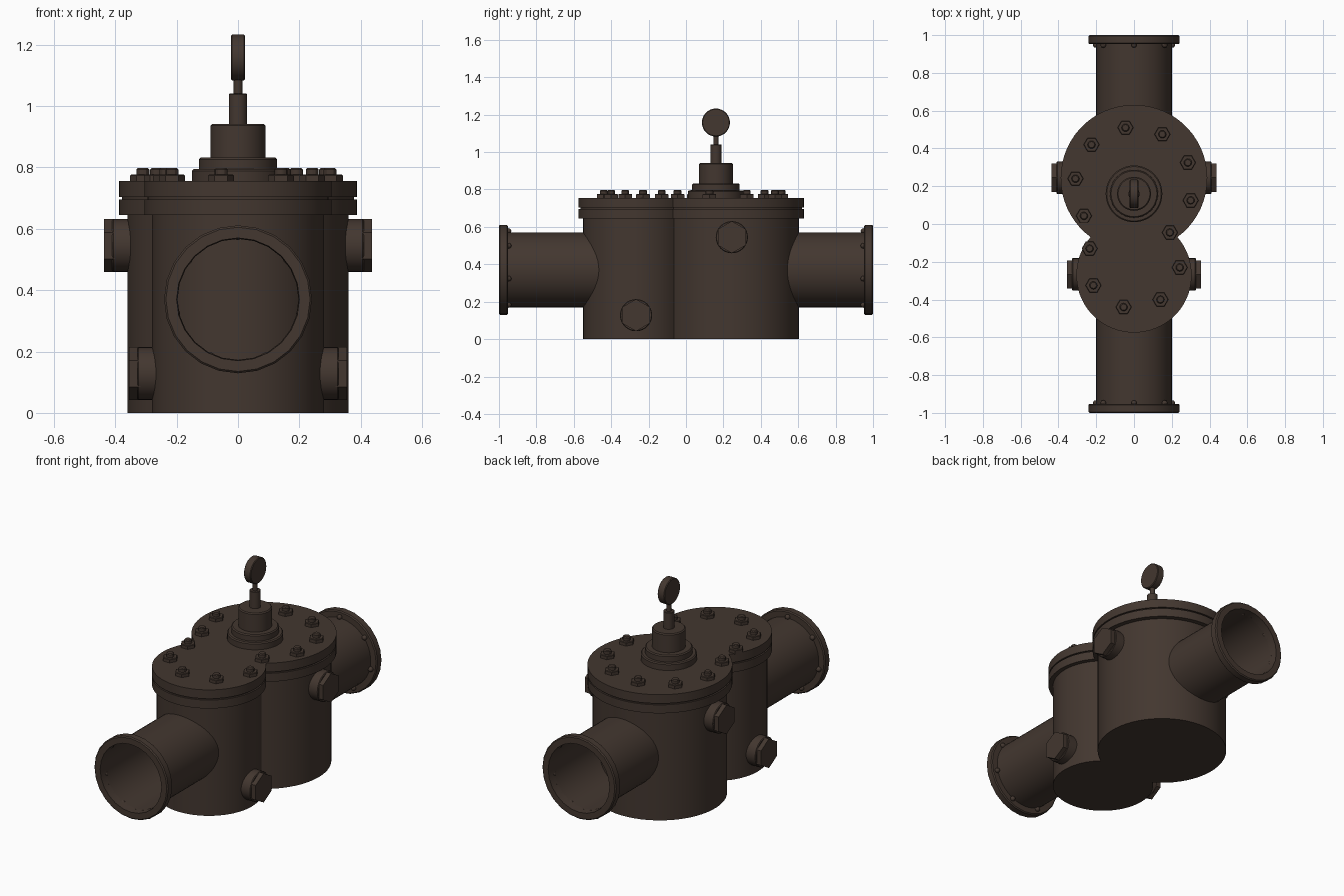
import bpy, bmesh, math
from mathutils import Matrix, Vector

if "Cube" in bpy.data.objects:
    bpy.data.objects.remove(bpy.data.objects["Cube"])

mat = bpy.data.materials.new("dark brown iron")
mat.diffuse_color = (0.056, 0.038, 0.029, 1)
mat.use_nodes = True
mat.node_tree.nodes["Principled BSDF"].inputs["Base Color"].default_value = mat.diffuse_color


def finish(name, bm, angle=35):
    bmesh.ops.remove_doubles(bm, verts=bm.verts, dist=1e-5)
    bmesh.ops.recalc_face_normals(bm, faces=bm.faces)
    me = bpy.data.meshes.new(name)
    bm.to_mesh(me)
    bm.free()
    me.materials.append(mat)
    ob = bpy.data.objects.new(name, me)
    bpy.context.collection.objects.link(ob)
    bpy.ops.object.select_all(action='DESELECT')
    ob.select_set(True)
    bpy.context.view_layer.objects.active = ob
    bpy.ops.object.shade_smooth_by_angle(angle=math.radians(angle))
    return ob


def lathe(bm, profile, origin, axis=(0, 0, 1), seg=48, closed=False):
    """Revolve (radius, height) points about an axis."""
    rot = Vector((0, 0, 1)).rotation_difference(Vector(axis)).to_matrix()
    rings = []
    for r, h in profile:
        rings.append([bm.verts.new(Vector(origin) + rot @ Vector(
            (r * math.cos(a), r * math.sin(a), h)))
            for a in (2 * math.pi * i / seg for i in range(seg))])
    pairs = list(zip(rings, rings[1:]))
    if closed:
        pairs.append((rings[-1], rings[0]))
    else:
        bm.faces.new(rings[0])
        bm.faces.new(rings[-1])
    for a, b in pairs:
        for i in range(seg):
            j = (i + 1) % seg
            bm.faces.new((a[i], a[j], b[j], b[i]))


def drum(r, z0, z1, b=0.005):
    """Profile of a cylinder with a small top bevel."""
    return [(r, z0), (r, z1 - b), (r - b, z1)]


YL, YS = 0.243, -0.27   # centres of the large and small chambers


def twin_slab(name, rl, rs, z0, z1):
    """Extruded union of the two chamber circles."""
    d = YL - YS
    a = (d * d + rl * rl - rs * rs) / (2 * d)
    x = math.sqrt(rl * rl - a * a)
    tl, ts = math.atan2(-a, x), math.atan2(d - a, x)
    n = 48
    pts = []
    for i in range(n + 1):
        t = tl + (math.pi - 2 * tl) * i / n
        pts.append((rl * math.cos(t), YL + rl * math.sin(t)))
    for i in range(1, n):
        t = math.pi - ts + (math.pi + 2 * ts) * i / n
        pts.append((rs * math.cos(t), YS + rs * math.sin(t)))
    bm = bmesh.new()
    f = bm.faces.new([bm.verts.new((px, py, z0)) for px, py in pts])
    ext = bmesh.ops.extrude_face_region(bm, geom=[f], use_keep_orig=True)
    for v in ext["geom"]:
        if isinstance(v, bmesh.types.BMVert):
            v.co.z = z1
    return finish(name, bm)


# Body and bolted cover
twin_slab("body", 0.36, 0.28, 0, 0.65)
twin_slab("body_flange", 0.388, 0.305, 0.645, 0.695)
twin_slab("gasket", 0.378, 0.295, 0.69, 0.71)
twin_slab("cover", 0.388, 0.305, 0.703, 0.755)

# Pipes with end flanges and rivets
for side, s in (("front", -1), ("back", 1)):
    org, ax = (0, 0, 0.37), (0, s, 0)
    bm = bmesh.new()
    lathe(bm, [(0.2, 0.4), (0.2, 0.96), (0.197, 0.96), (0.197, 0.4)],
          org, ax, 48, True)
    finish(side + "_pipe", bm)
    bm = bmesh.new()
    lathe(bm, [(0.197, 0.952), (0.235, 0.952), (0.241, 0.958),
               (0.241, 0.994), (0.235, 1.0), (0.2, 1.0)], org, ax, 24, True)
    finish(side + "_pipe_flange", bm, 30)
    bm = bmesh.new()
    for i in range(7):
        t = 2 * math.pi * i / 7
        m = Matrix.Translation((0.208 * math.sin(t), s * 0.948,
                                0.37 + 0.208 * math.cos(t)))
        bmesh.ops.create_icosphere(bm, subdivisions=2, radius=0.015, matrix=m)
    finish(side + "_flange_rivets", bm)

# Side plugs: round boss and hexagonal head
for name, y, z, x in (("upper", 0.245, 0.545, 0.41), ("lower", YS + 0.003, 0.128, 0.328)):
    for side, s in (("left", -1), ("right", 1)):
        bm = bmesh.new()
        lathe(bm, drum(0.086, x - 0.09, x, 0.004), (0, y, z), (s, 0, 0), 32)
        finish(f"{side}_{name}_plug_boss", bm)
        bm = bmesh.new()
        lathe(bm, [(0.086, x - 0.01), (0.086, x + 0.027)], (0, y, z), (s, 0, 0), 6)
        finish(f"{side}_{name}_plug_head", bm)

# Cover nuts and studs
bolts = [(-0.045, 0.51), (0.15, 0.475), (0.285, 0.325), (0.3, 0.125), (0.19, -0.045),
         (-0.225, 0.42), (-0.31, 0.24), (-0.265, 0.043), (-0.235, -0.13),
         (-0.215, -0.325), (-0.055, -0.44), (0.14, -0.4), (0.242, -0.23)]
bm = bmesh.new()
for x, y in bolts:
    lathe(bm, drum(0.042, 0.75, 0.776, 0.003), (x, y, 0), seg=6)
    lathe(bm, drum(0.021, 0.77, 0.798, 0.005), (x, y, 0), seg=12)
finish("cover_bolts", bm, 30)

# Stepped bonnet, stem and gauge
bm = bmesh.new()
for r, z0, z1 in ((0.15, 0.75, 0.795), (0.127, 0.79, 0.832), (0.09, 0.83, 0.942)):
    lathe(bm, drum(r, z0, z1, 0.006), (0, 0.16, 0))
finish("bonnet", bm)
bm = bmesh.new()
lathe(bm, drum(0.03, 0.94, 1.04, 0.002), (0, 0.16, 0), seg=24)
lathe(bm, drum(0.014, 1.035, 1.1, 0.001), (0, 0.16, 0), seg=16)
finish("stem", bm)
bm = bmesh.new()
lathe(bm, [(0.071, -0.023), (0.075, -0.019), (0.075, 0.019), (0.071, 0.023)],
      (0, 0.16, 1.158), (1, 0, 0), 32)
finish("gauge_disc", bm)
